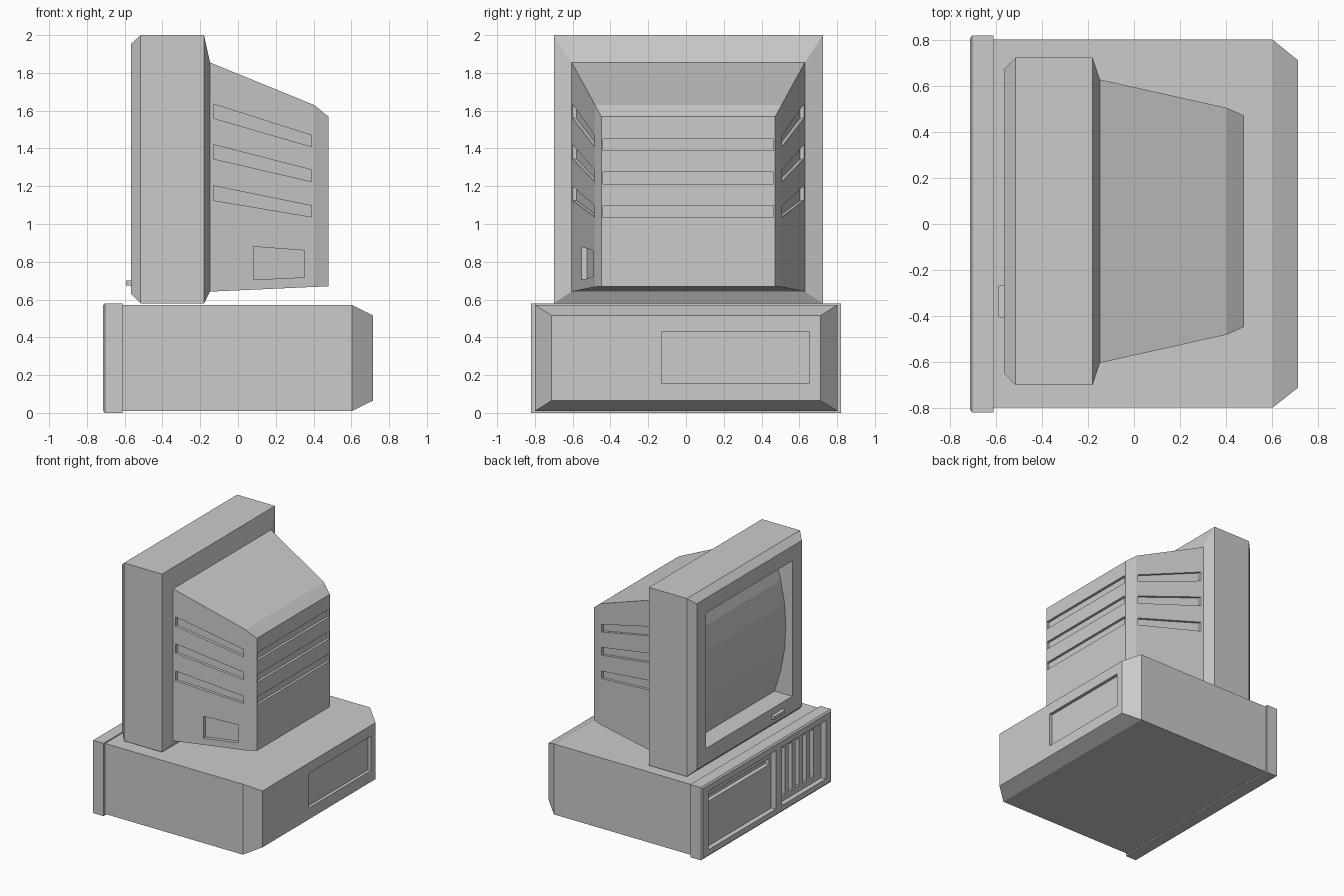
import bpy, bmesh
from mathutils import Vector

if "Cube" in bpy.data.objects:
    bpy.data.objects.remove(bpy.data.objects["Cube"])


def make(name, lofts):
    """One object from solids; each solid is a list of matching vertex loops."""
    bm = bmesh.new()
    for loops in lofts:
        rings = [[bm.verts.new(p) for p in loop] for loop in loops]
        n = len(rings[0])
        for a, b in zip(rings, rings[1:]):
            for i in range(n):
                bm.faces.new((a[i], a[(i + 1) % n], b[(i + 1) % n], b[i]))
        bm.faces.new(rings[0])
        bm.faces.new(rings[-1][::-1])
    bmesh.ops.recalc_face_normals(bm, faces=bm.faces)
    me = bpy.data.meshes.new(name)
    bm.to_mesh(me)
    bm.free()
    ob = bpy.data.objects.new(name, me)
    bpy.context.collection.objects.link(ob)
    return ob


def sec(x, y0, y1, z0, z1):
    return [(x, y0, z0), (x, y1, z0), (x, y1, z1), (x, y0, z1)]


def box(x0, x1, y0, y1, z0, z1):
    return [sec(x0, y0, y1, z0, z1), sec(x1, y0, y1, z0, z1)]


def cut(target, name, lofts):
    c = make(name, lofts)
    c.hide_render = True
    c.hide_set(True)
    m = target.modifiers.new(name, 'BOOLEAN')
    m.operation = 'DIFFERENCE'
    m.solver = 'EXACT'
    m.object = c


# Case body with tapered back and connector recess
body = make("case_body", [[sec(-0.62, -0.8, 0.803, 0.01, 0.572),
                           sec(0.603, -0.8, 0.803, 0.01, 0.572),
                           sec(0.715, -0.712, 0.712, 0.065, 0.515)]])
cut(body, "case_back_recess", [box(0.69, 0.8, -0.13, 0.655, 0.155, 0.43)])

# Case front bezel: recessed panels either side of a divider
bezel = make("case_bezel", [[sec(-0.715, -0.808, 0.808, 0.012, 0.568),
                             sec(-0.705, -0.82, 0.82, 0, 0.58),
                             sec(-0.612, -0.82, 0.82, 0, 0.58)]])
cut(bezel, "bezel_recess", [box(-0.8, -0.675, -0.11, 0.74, 0.055, 0.52),
                            box(-0.8, -0.675, -0.74, -0.19, 0.055, 0.52)])
slots = [box(-0.69, -0.64, y - 0.022, y + 0.022, 0.1, 0.48)
         for y in (-0.26 - 0.09 * i for i in range(5))]
slots.append(box(-0.69, -0.64, -0.08, 0.71, 0.41, 0.46))
cut(bezel, "bezel_slots", slots)

# Monitor shell
YC = 0.012
shell = make("monitor_shell", [[sec(x, YC - h, YC + h, z0, z1) for x, h, z0, z1 in (
    (-0.567, 0.662, 0.63, 1.953), (-0.515, 0.712, 0.58, 2.0),
    (-0.18, 0.712, 0.58, 2.0), (-0.148, 0.617, 0.642, 1.855),
    (0.403, 0.494, 0.667, 1.63), (0.48, 0.46, 0.67, 1.568))]])

# Screen opening whose floor is the bulging glass
Z0, Z1, N = 0.755, 1.835, 6
glass = []
for i in range(N + 1):
    t = i / N * 2 - 1
    glass.append((-0.51 + 0.1 * t * t, (Z0 + Z1) / 2 + t * (Z1 - Z0) / 2))
profile = [(-0.7, Z0)] + glass + [(-0.7, Z1)]
cut(shell, "screen_opening", [[[(x, y, z) for x, z in profile] for y in (-0.53, 0.56)]])


# Side cutters follow the tapering wall
def half(x):
    return 0.617 + (x + 0.148) / 0.551 * (0.494 - 0.617)


def side_cut(s, x0, x1, za, zb, zc, zd, depth):
    quad = ((x0, za), (x1, zc), (x1, zd), (x0, zb))
    return [[(x, YC + s * (half(x) + d), z) for x, z in quad] for d in (-depth, 0.05)]


vents = [side_cut(s, -0.13, 0.388, *z, 0.022) for s in (-1, 1) for z in (
    (1.56, 1.635, 1.41, 1.47), (1.345, 1.42, 1.225, 1.287), (1.125, 1.202, 1.038, 1.097))]
vents += [box(0.46, 0.6, -0.44, 0.463, z, z + 0.063) for z in (1.388, 1.213, 1.035)]
vents.append(side_cut(-1, 0.082, 0.352, 0.705, 0.88, 0.718, 0.86, 0.03))
cut(shell, "monitor_vents", vents)

# Power button
make("power_button", [[sec(-0.592, -0.405, -0.27, 0.675, 0.7),
                       sec(-0.56, -0.41, -0.265, 0.672, 0.703)]])
